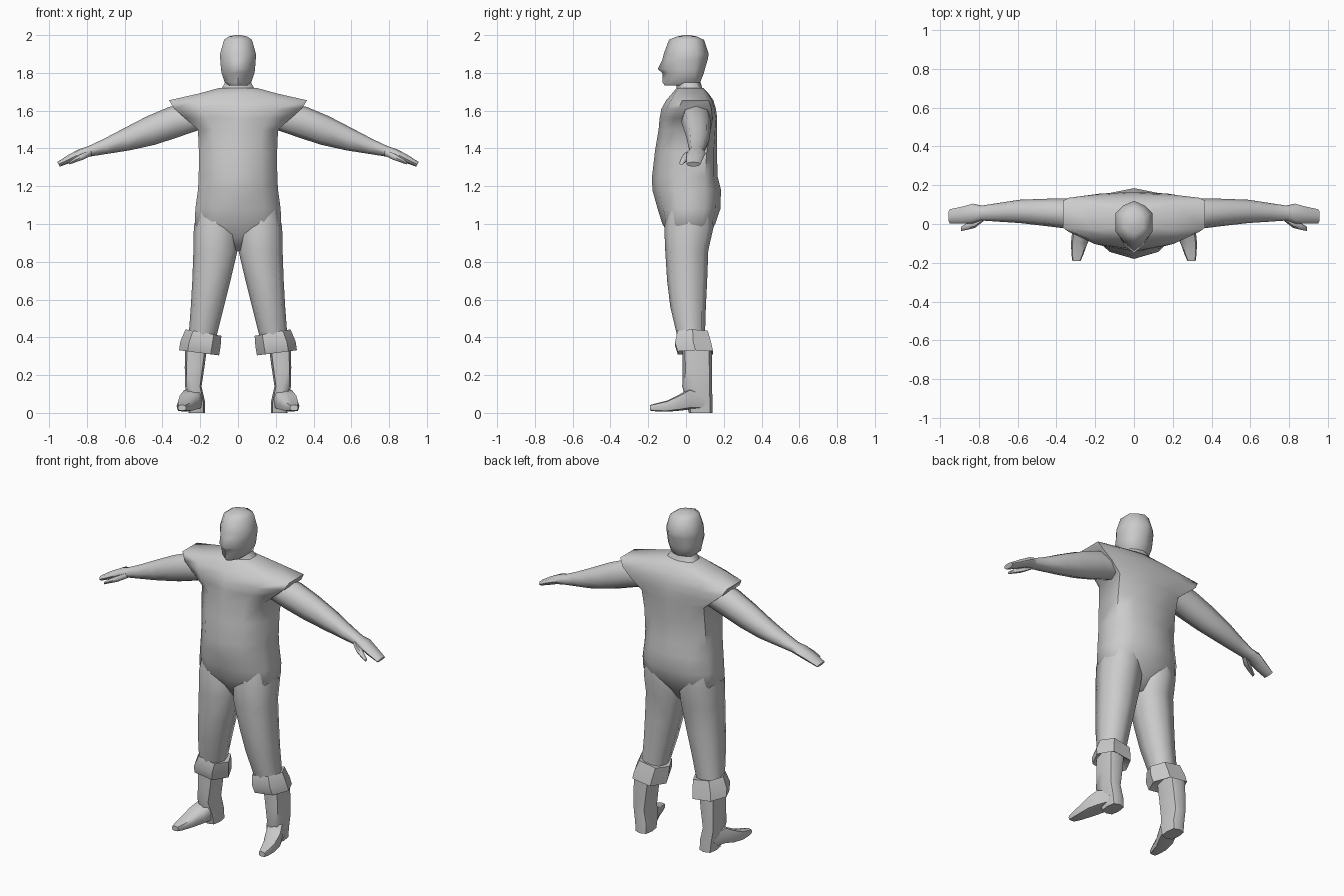
import bpy, bmesh, math

grey = bpy.data.materials.new("plain grey")
grey.diffuse_color = (0.6, 0.6, 0.6, 1)


def loft(name, rings, mirror=False, angle=60):
    """Skin a list of equal-length point rings and cap both ends."""
    bm = bmesh.new()
    rows = [[bm.verts.new(p) for p in r] for r in rings]
    n = len(rows[0])
    for a, b in zip(rows, rows[1:]):
        for i in range(n):
            j = (i + 1) % n
            bm.faces.new((a[i], a[j], b[j], b[i]))
    bm.faces.new(rows[0][::-1])
    bm.faces.new(rows[-1])
    if mirror:
        g = bmesh.ops.duplicate(bm, geom=bm.verts[:] + bm.edges[:] + bm.faces[:])
        for v in g["geom"]:
            if isinstance(v, bmesh.types.BMVert):
                v.co.x *= -1
    bmesh.ops.recalc_face_normals(bm, faces=bm.faces[:])
    me = bpy.data.meshes.new(name)
    bm.to_mesh(me)
    bm.free()
    me.materials.append(grey)
    me.shade_smooth()
    me.set_sharp_from_angle(angle=math.radians(angle))
    ob = bpy.data.objects.new(name, me)
    bpy.context.collection.objects.link(ob)
    return ob


def oval(u0, u1, v0, v1, n=8, power=0.85):
    """Rounded n-sided outline filling the given box."""
    pts = []
    for i in range(n):
        a = 2 * math.pi * i / n
        c, s = math.cos(a), math.sin(a)
        c = math.copysign(abs(c) ** power, c)
        s = math.copysign(abs(s) ** power, s)
        pts.append(((u0 + u1) / 2 + (u1 - u0) / 2 * c, (v0 + v1) / 2 + (v1 - v0) / 2 * s))
    return pts


def level(z, x0, x1, y0, y1, tilt=0, **k):    # horizontal ring
    return [(x, y, z + tilt * (x - (x0 + x1) / 2)) for x, y in oval(x0, x1, y0, y1, **k)]


def across(x, y0, y1, z0, z1, lean=0, **k):   # ring facing x
    return [(x + lean * (z - (z0 + z1) / 2), y, z) for y, z in oval(y0, y1, z0, z1, **k)]


def along(y, x0, x1, z0, z1, **k):            # ring facing y
    return [(x, y, z) for x, z in oval(x0, x1, z0, z1, **k)]


def body(z, w, front, back, sf, sb, m=0.6, f=0.7):
    """Symmetric ten-point ring: centre points, cheeks and flat sides."""
    half = [(m * w, sf + f * (front - sf)), (w, sf), (w, sb), (m * w, sb + f * (back - sb))]
    pts = [(0, front)] + half + [(0, back)] + [(-x, y) for x, y in half[::-1]]
    return [(x, y, z) for x, y in pts]


# Tunic: hips, belly, chest and flared shoulder caps
loft("tunic", [body(*r) for r in [
    (0.86, 0.05, -0.03, 0.06, -0.01, 0.04),
    (0.93, 0.16, -0.08, 0.11, -0.03, 0.07),
    (1.00, 0.228, -0.125, 0.155, -0.05, 0.09),
    (1.08, 0.226, -0.15, 0.182, -0.05, 0.10),
    (1.18, 0.212, -0.178, 0.185, -0.06, 0.10),
    (1.25, 0.208, -0.18, 0.168, -0.06, 0.10),
    (1.38, 0.207, -0.165, 0.163, -0.06, 0.11),
    (1.50, 0.212, -0.145, 0.165, -0.05, 0.13),
    (1.56, 0.28, -0.14, 0.165, -0.045, 0.14),
    (1.61, 0.338, -0.13, 0.158, -0.04, 0.135),
    (1.655, 0.365, -0.105, 0.145, -0.02, 0.12),
    (1.69, 0.21, -0.075, 0.12, -0.03, 0.10),
    (1.72, 0.10, -0.05, 0.09, -0.02, 0.07)]])

# Neck and head with pointed nose line
loft("head", [body(*r, m=0.62, f=0.55) for r in [
    (1.68, 0.12, -0.06, 0.11, -0.01, 0.08),
    (1.72, 0.085, -0.05, 0.085, -0.01, 0.06),
    (1.75, 0.068, -0.055, 0.078, -0.01, 0.05)]] + [body(*r, m=0.6, f=0.6) for r in [
    (1.732, 0.045, -0.112, 0.06, -0.06, 0.03),
    (1.75, 0.07, -0.125, 0.075, -0.045, 0.045),
    (1.80, 0.087, -0.125, 0.095, -0.035, 0.05),
    (1.82, 0.09, -0.15, 0.10, -0.035, 0.05),
    (1.87, 0.094, -0.125, 0.115, -0.04, 0.055),
    (1.90, 0.095, -0.118, 0.12, -0.04, 0.055),
    (1.975, 0.074, -0.09, 0.095, -0.03, 0.05),
    (1.992, 0.05, -0.05, 0.06, -0.02, 0.03),
    (2.00, 0.015, -0.01, 0.02, 0.0, 0.01)]])

# Trouser legs, tapering to the cuffs
loft("trouser_legs", [level(*r, power=0.75) for r in [
    (1.08, 0.03, 0.215, -0.10, 0.14),
    (0.98, 0.004, 0.234, -0.115, 0.145),
    (0.86, 0.002, 0.236, -0.11, 0.118),
    (0.70, 0.04, 0.242, -0.10, 0.112),
    (0.56, 0.075, 0.25, -0.083, 0.105),
    (0.40, 0.115, 0.262, -0.045, 0.10)]], mirror=True)

# Turned-over cuffs
loft("cuffs", [level(*r, n=6, power=0.8) for r in [
    (0.345, 0.16, 0.28, -0.01, 0.12, 0.1),
    (0.318, 0.10, 0.312, -0.055, 0.155, 0.13),
    (0.365, 0.092, 0.305, -0.07, 0.145, 0.13),
    (0.425, 0.088, 0.278, -0.055, 0.125, 0.18),
    (0.42, 0.13, 0.25, -0.02, 0.10, 0.1)]], mirror=True, angle=40)

# Boot shafts ending in the heel blocks
loft("boot_shafts", [level(*r, power=0.6) for r in [
    (0.00, 0.175, 0.262, 0.015, 0.14),
    (0.06, 0.175, 0.268, 0.0, 0.14),
    (0.14, 0.193, 0.28, -0.02, 0.138),
    (0.24, 0.178, 0.282, -0.018, 0.138),
    (0.36, 0.162, 0.28, -0.02, 0.135)]], mirror=True)

# Boot feet, turned slightly outward
loft("boot_feet", [along(*r, power=0.55) for r in [
    (0.10, 0.185, 0.265, 0.02, 0.10),
    (0.02, 0.185, 0.295, 0.018, 0.13),
    (-0.03, 0.205, 0.318, 0.012, 0.10),
    (-0.10, 0.24, 0.325, 0.006, 0.065),
    (-0.16, 0.262, 0.322, 0.008, 0.05),
    (-0.19, 0.275, 0.318, 0.012, 0.042)]], mirror=True)

# Arms, from inside the shoulder cap to the finger ends
loft("arms", [across(*r) for r in [
    (0.17, -0.02, 0.13, 1.51, 1.66),
    (0.34, -0.025, 0.132, 1.46, 1.62, 0.3),
    (0.46, -0.01, 0.13, 1.42, 1.57, 0.3),
    (0.59, 0.005, 0.125, 1.39, 1.505, 0.3),
    (0.70, 0.012, 0.108, 1.372, 1.45, 0.3),
    (0.785, 0.018, 0.095, 1.358, 1.412, 0.3),
    (0.83, 0.003, 0.105, 1.352, 1.397, 0.4),
    (0.885, 0.002, 0.09, 1.328, 1.368, 0.5),
    (0.95, 0.003, 0.076, 1.304, 1.328, 0.6)]], mirror=True)

# Thumbs
loft("thumbs", [across(*r, n=6) for r in [
    (0.775, 0.015, 0.06, 1.36, 1.395),
    (0.82, -0.02, 0.03, 1.338, 1.378),
    (0.86, -0.03, 0.005, 1.325, 1.355),
    (0.892, -0.036, -0.014, 1.314, 1.33)]], mirror=True)
